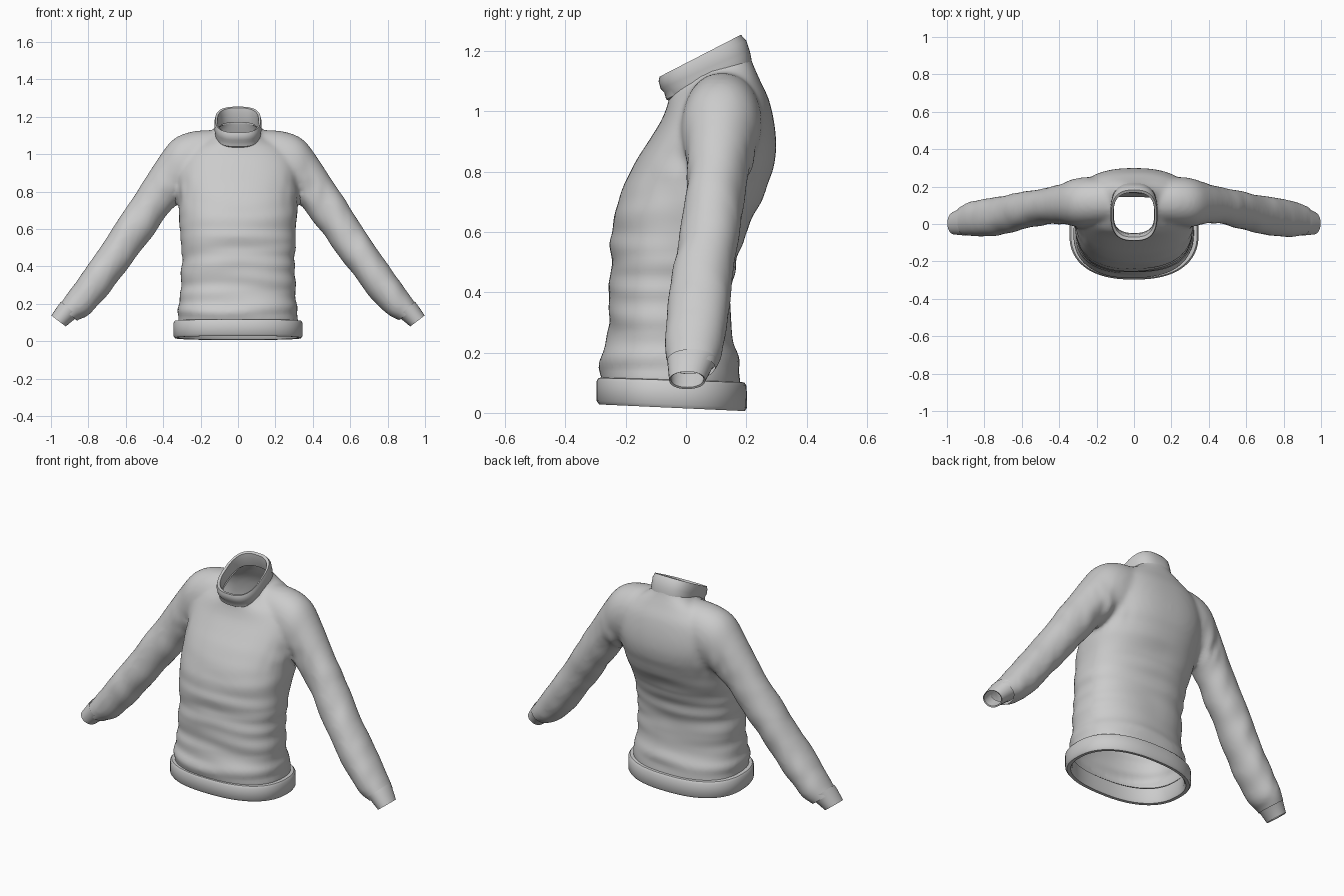
import bpy, bmesh, math
from mathutils import Vector, noise

if "Cube" in bpy.data.objects:
    bpy.data.objects.remove(bpy.data.objects["Cube"])


def spline(a, b, c, d, t):
    return 0.5 * (2 * b + (c - a) * t + (2 * a - 5 * b + 4 * c - d) * t * t
                  + (3 * b - a - 3 * c + d) * t ** 3)


def loft(bm, rings, n=48, power=2.3, steps=4, cap=False, smooth=True):
    """Skin superellipse rings given as (centre, half axis U, half axis V)."""
    if smooth:
        fine, last = [], len(rings) - 1
        for i in range(last):
            q = [rings[max(0, min(last, i + k))] for k in (-1, 0, 1, 2)]
            for s in range(steps):
                fine.append([spline(*[r[j] for r in q], s / steps) for j in range(3)])
        rings = fine + [rings[-1]]
    loops = []
    for c, u, v in rings:
        loop = []
        for k in range(n):
            a = 2 * math.pi * k / n
            ca, sa = math.cos(a), math.sin(a)
            pu = math.copysign(abs(ca) ** (2 / power), ca)
            pv = math.copysign(abs(sa) ** (2 / power), sa)
            loop.append(bm.verts.new(c + u * pu + v * pv))
        loops.append(loop)
    for a, b in zip(loops, loops[1:]):
        for k in range(n):
            bm.faces.new((a[k], a[(k + 1) % n], b[(k + 1) % n], b[k]))
    if cap:
        bm.faces.new(loops[0])
        bm.faces.new(loops[-1])


def torso_ring(yf, zf, yb, zb, hx):
    f, b = Vector((0, yf, zf)), Vector((0, yb, zb))
    return (f + b) / 2, (b - f) / 2, Vector((hx, 0, 0))


def arm_ring(side, tx, tz, bx, bz, yf, yb):
    t, b = Vector((side * tx, 0, tz)), Vector((side * bx, 0, bz))
    return ((t + b) / 2 + Vector((0, (yf + yb) / 2, 0)), (t - b) / 2,
            Vector((0, (yb - yf) / 2, 0)))


def finish(bm, name, angle=40):
    bmesh.ops.recalc_face_normals(bm, faces=bm.faces)
    me = bpy.data.meshes.new(name)
    bm.to_mesh(me)
    bm.free()
    ob = bpy.data.objects.new(name, me)
    bpy.context.collection.objects.link(ob)
    bpy.ops.object.select_all(action='DESELECT')
    ob.select_set(True)
    bpy.context.view_layer.objects.active = ob
    bpy.ops.object.shade_smooth_by_angle(angle=math.radians(angle))
    return ob


TORSO = [(-.27, .08, .18, .06, .32), (-.288, .16, .178, .16, .318),
         (-.262, .25, .15, .25, .308), (-.253, .4, .152, .4, .303),
         (-.248, .55, .182, .55, .307), (-.228, .7, .248, .7, .317),
         (-.175, .82, .292, .82, .322), (-.125, .9, .298, .92, .325),
         (-.082, .97, .278, 1.03, .30), (-.062, 1.02, .247, 1.10, .24),
         (-.055, 1.05, .225, 1.15, .16), (-.055, 1.07, .213, 1.185, .118),
         (-.055, 1.12, .205, 1.24, .114)]
SLEEVE = [(.10, 1.13, .12, .90, .01, .23), (.24, 1.122, .20, .82, -.01, .25),
          (.345, 1.08, .26, .78, -.015, .245), (.425, .98, .32, .74, .0, .22),
          (.525, .825, .39, .66, .0, .195), (.635, .655, .487, .525, -.02, .178),
          (.745, .49, .597, .38, -.05, .153), (.855, .335, .707, .237, -.067, .138),
          (.915, .25, .79, .147, -.068, .122), (.957, .19, .86, .112, -.06, .10),
          (.985, .145, .90, .08, -.055, .08)]

# Torso and sleeves, fused into one knitted skin
bm = bmesh.new()
loft(bm, [torso_ring(*r) for r in TORSO], 64, 2.4, cap=True)
for side in (-1, 1):
    loft(bm, [arm_ring(side, *r) for r in SLEEVE], 40, 2.1, cap=True)
    half = [f for f in bm.faces]
bmesh.ops.recalc_face_normals(bm, faces=half)
raw = finish(bm, "sweater_blank")
rm = raw.modifiers.new("fuse", 'REMESH')
rm.mode, rm.voxel_size = 'VOXEL', 0.013
sm = raw.modifiers.new("soften", 'SMOOTH')
sm.factor, sm.iterations = 0.5, 8
fused = bpy.data.meshes.new_from_object(
    raw.evaluated_get(bpy.context.evaluated_depsgraph_get()))
bpy.data.objects.remove(raw)
bm = bmesh.new()
bm.from_mesh(fused)
bpy.data.meshes.remove(fused)

# Open the hem, neck and wrists
cuts = [((0, 0, .10), (0, 0, -1)), ((0, -.055, 1.065), (0, -.13, .27))]
cuts += [((s * .945, 0, .175), (s * .60, 0, -.80)) for s in (-1, 1)]
for co, no in cuts:
    bmesh.ops.bisect_plane(bm, geom=bm.verts[:] + bm.edges[:] + bm.faces[:],
                           plane_co=co, plane_no=no, clear_outer=True)

# Cloth folds: level creases round the waist, slanted ones at armpits and elbows
bm.normal_update()
for v in bm.verts:
    x, y, z = v.co
    ax = abs(x)
    on_arm = ax > .34 + max(0, z - .75) * .1
    d = 0
    if not on_arm and z < .85:
        w = min(1, (z - .10) / .05) * min(1, (.85 - z) / .3)
        d = .011 * w * noise.noise(Vector((x * 3, y * 3, z * 15)))
    elif on_arm and z < .9:
        w = min(1, max(0, .93 - ax) / .06) * min(1, (.9 - z) / .15)
        d = .007 * w * noise.noise(Vector((x * 12, y * 6, z * 7)))
    pit = math.exp(-((ax - .34) ** 2 + (z - .8) ** 2) / .008)
    d += .012 * pit * noise.noise(Vector((x * 22, y * 10, z * 9)))
    v.co += v.normal * d
finish(bm, "sweater_body")

# Ribbed bands: outer wall, rolled edge and inner return
BANDS = {
    "hem_band": (64, 2.4, [
        (-.272, .118, .175, .103, .316), (-.290, .116, .193, .101, .338),
        (-.297, .105, .201, .09, .346), (-.297, .04, .203, .018, .346),
        (-.288, .028, .195, .006, .338), (-.27, .028, .178, .008, .32),
        (-.262, .045, .168, .025, .312), (-.262, .11, .168, .10, .312)]),
    "collar": (48, 2.7, [
        (-.048, 1.03, .218, 1.165, .118), (-.066, 1.04, .216, 1.18, .124),
        (-.072, 1.062, .213, 1.195, .123), (-.084, 1.075, .21, 1.205, .126),
        (-.091, 1.10, .2, 1.235, .126), (-.088, 1.115, .182, 1.254, .121),
        (-.07, 1.113, .168, 1.247, .110), (-.056, 1.09, .17, 1.215, .108),
        (-.05, 1.05, .185, 1.17, .112)]),
}
for name, (n, p, rings) in BANDS.items():
    bm = bmesh.new()
    loft(bm, [torso_ring(*r) for r in rings], n, p, smooth=False)
    finish(bm, name)

CUFF = [(.945, .212, .853, .130, -.063, .102), (.957, .198, .868, .122, -.061, .09),
        (.998, .137, .921, .079, -.056, .064), (.993, .137, .925, .085, -.05, .058),
        (.955, .19, .877, .13, -.052, .075)]
for side, name in ((-1, "left_cuff"), (1, "right_cuff")):
    bm = bmesh.new()
    loft(bm, [arm_ring(side, *r) for r in CUFF], 32, 2.1, smooth=False)
    finish(bm, name)
